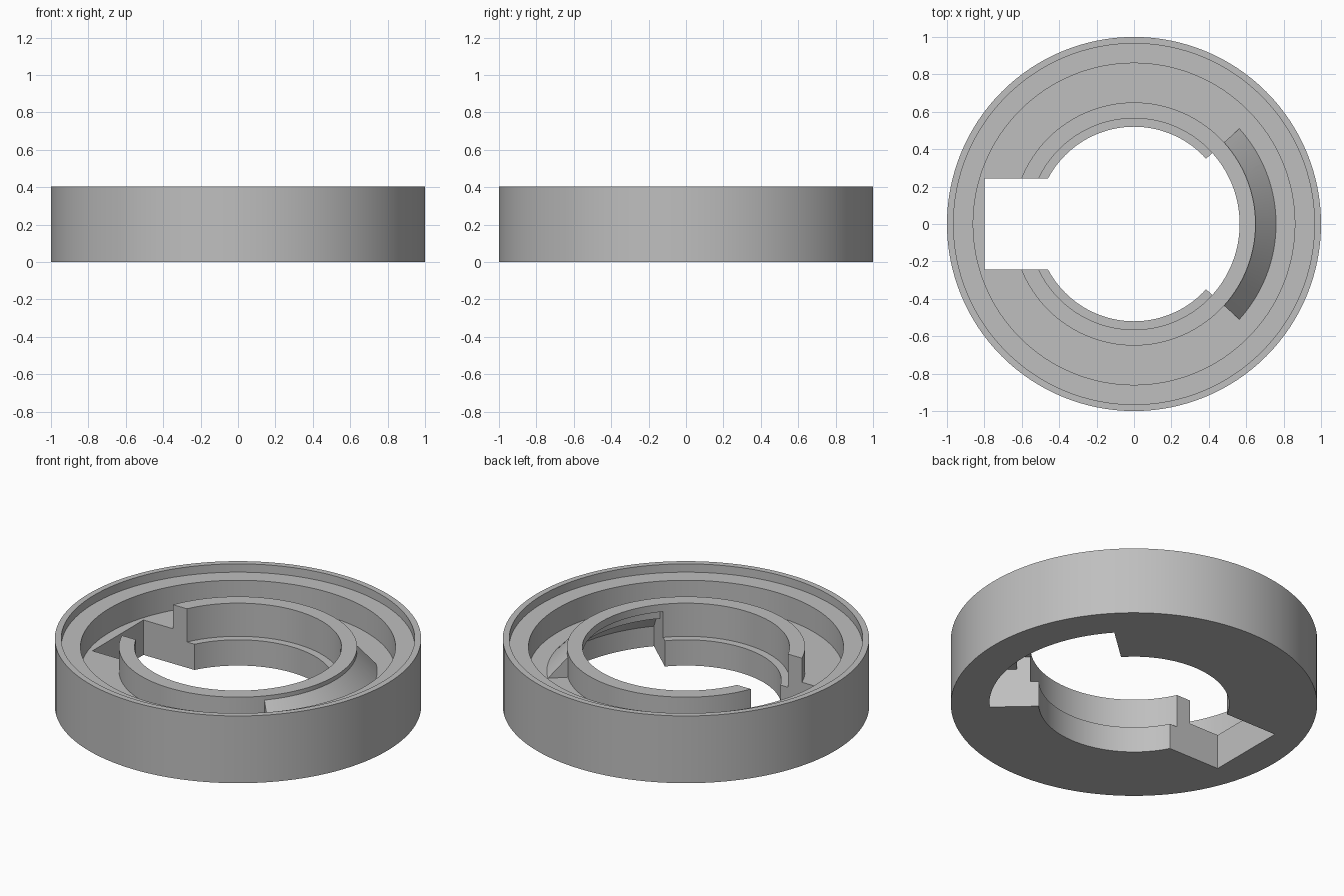
import bpy
import bmesh
from math import pi, cos, sin

SEGMENTS = 128
STEP = 2 * pi / SEGMENTS

if "Cube" in bpy.data.objects:
    bpy.data.objects.remove(bpy.data.objects["Cube"])

grey = bpy.data.materials.new("plain_grey")
grey.use_nodes = True
grey.diffuse_color = (0.52, 0.52, 0.52, 1)
grey.node_tree.nodes["Principled BSDF"].inputs["Base Color"].default_value = grey.diffuse_color


def make_object(name, bm):
    bmesh.ops.recalc_face_normals(bm, faces=bm.faces[:])
    mesh = bpy.data.meshes.new(name)
    bm.to_mesh(mesh)
    bm.free()
    mesh.materials.append(grey)
    obj = bpy.data.objects.new(name, mesh)
    bpy.context.collection.objects.link(obj)
    return obj


def revolve(name, profile, first=0, steps=SEGMENTS):
    """Sweep a closed (radius, height) profile round z; cap it if partial."""
    bm = bmesh.new()
    full = steps == SEGMENTS
    rings = []
    for i in range(first, first + steps + (0 if full else 1)):
        a = i * STEP
        rings.append([bm.verts.new((r * cos(a), r * sin(a), z)) for r, z in profile])
    n = len(profile)
    for i in range(steps):
        p, q = rings[i], rings[(i + 1) % len(rings)]
        for j in range(n):
            k = (j + 1) % n
            bm.faces.new((p[j], p[k], q[k], q[j]))
    if not full:
        bm.faces.new(rings[0])
        bm.faces.new(rings[-1][::-1])
    return make_object(name, bm)


def box(name, low, high):
    bm = bmesh.new()
    bmesh.ops.create_cube(bm, size=1)
    for v in bm.verts:
        v.co = [(h if c > 0 else l) for c, l, h in zip(v.co, low, high)]
    return make_object(name, bm)


def combine(target, tool, operation):
    """Apply a boolean and discard the tool object."""
    mod = target.modifiers.new(tool.name, "BOOLEAN")
    mod.operation = operation
    mod.solver = "EXACT"
    mod.object = tool
    bpy.context.view_layer.objects.active = target
    bpy.ops.object.modifier_apply(modifier=mod.name)
    bpy.data.objects.remove(tool)


# Ring body: outer rim, step, channel, raised inner collar and low inner ledge
ring = revolve("ring_body", [
    (0.52, 0), (1, 0), (1, 0.405), (0.965, 0.405), (0.965, 0.355),
    (0.86, 0.355), (0.86, 0.21), (0.65, 0.21), (0.65, 0.355),
    (0.565, 0.355), (0.565, 0.155), (0.52, 0.155)])

# Sloping cover on the outside of the collar
cover = revolve("sloping_cover", [
    (0.61, 0.18), (0.787, 0.18), (0.65, 0.33), (0.61, 0.33)], -15, 30)
combine(ring, cover, "UNION")

# Undercut recess beneath the cover, open to the bore and the base
recess = revolve("recess_cutter", [
    (0.4, -0.1), (0.79, -0.1), (0.79, 0.12), (0.7, 0.235),
    (0.64, 0.235), (0.64, 0.31), (0.4, 0.31)], -15, 30)
combine(ring, recess, "DIFFERENCE")

# Square slot through the opposite side
slot = box("slot_cutter", (-0.8, -0.243, -0.1), (-0.3, 0.243, 0.6))
combine(ring, slot, "DIFFERENCE")

bpy.ops.object.select_all(action="DESELECT")
ring.select_set(True)
bpy.context.view_layer.objects.active = ring
bpy.ops.object.shade_smooth_by_angle()
